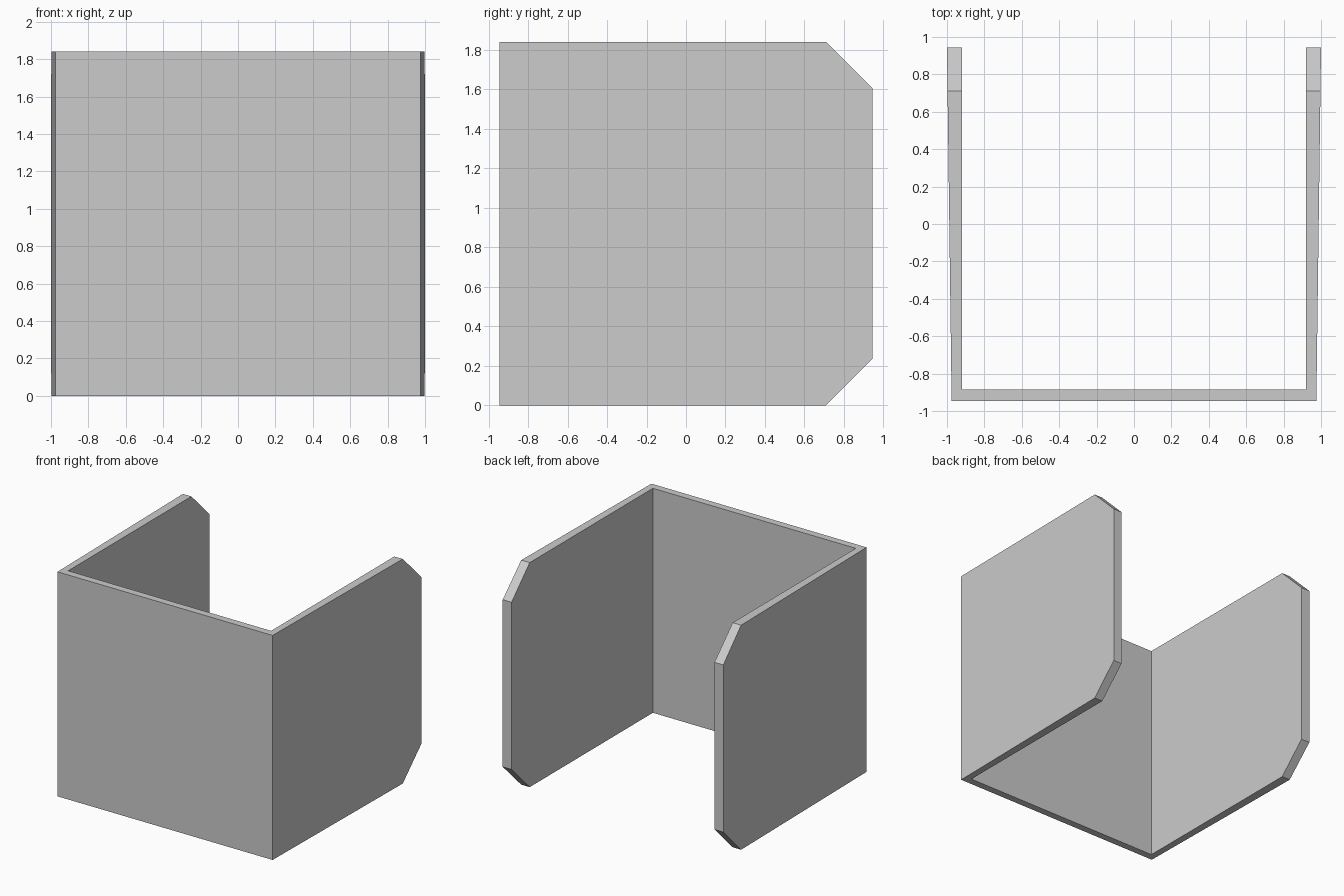
import bpy
import bmesh

if "Cube" in bpy.data.objects:
    bpy.data.objects.remove(bpy.data.objects["Cube"])

HEIGHT = 1.84
BACK, FRONT = 0.945, -0.945
CHAMFER = 0.235

# U-shaped plan: right half, mirrored; side walls thicken towards the back
half = [(0.975, FRONT), (1.0, BACK), (0.92, BACK), (0.92, -0.885)]
outline = half + [(-x, y) for x, y in reversed(half)]

# Extrude the plan upwards
bm = bmesh.new()
base = bm.faces.new([bm.verts.new((x, y, 0)) for x, y in outline])
walls = bmesh.ops.extrude_face_region(bm, geom=[base], use_keep_orig=True)
top = [v for v in walls["geom"] if isinstance(v, bmesh.types.BMVert)]
bmesh.ops.translate(bm, verts=top, vec=(0, 0, HEIGHT))

# Cut the upper and lower back corners of both side walls
corners = [e for e in bm.edges
           if all(abs(v.co.y - BACK) < 1e-4 for v in e.verts)
           and abs(e.verts[0].co.z - e.verts[1].co.z) < 1e-4]
bmesh.ops.bevel(bm, geom=corners, offset=CHAMFER, offset_type='OFFSET',
                segments=1, affect='EDGES', clamp_overlap=False)
bmesh.ops.recalc_face_normals(bm, faces=bm.faces)

mesh = bpy.data.meshes.new("u_bracket")
bm.to_mesh(mesh)
bm.free()
bracket = bpy.data.objects.new("u_bracket", mesh)
bpy.context.collection.objects.link(bracket)
